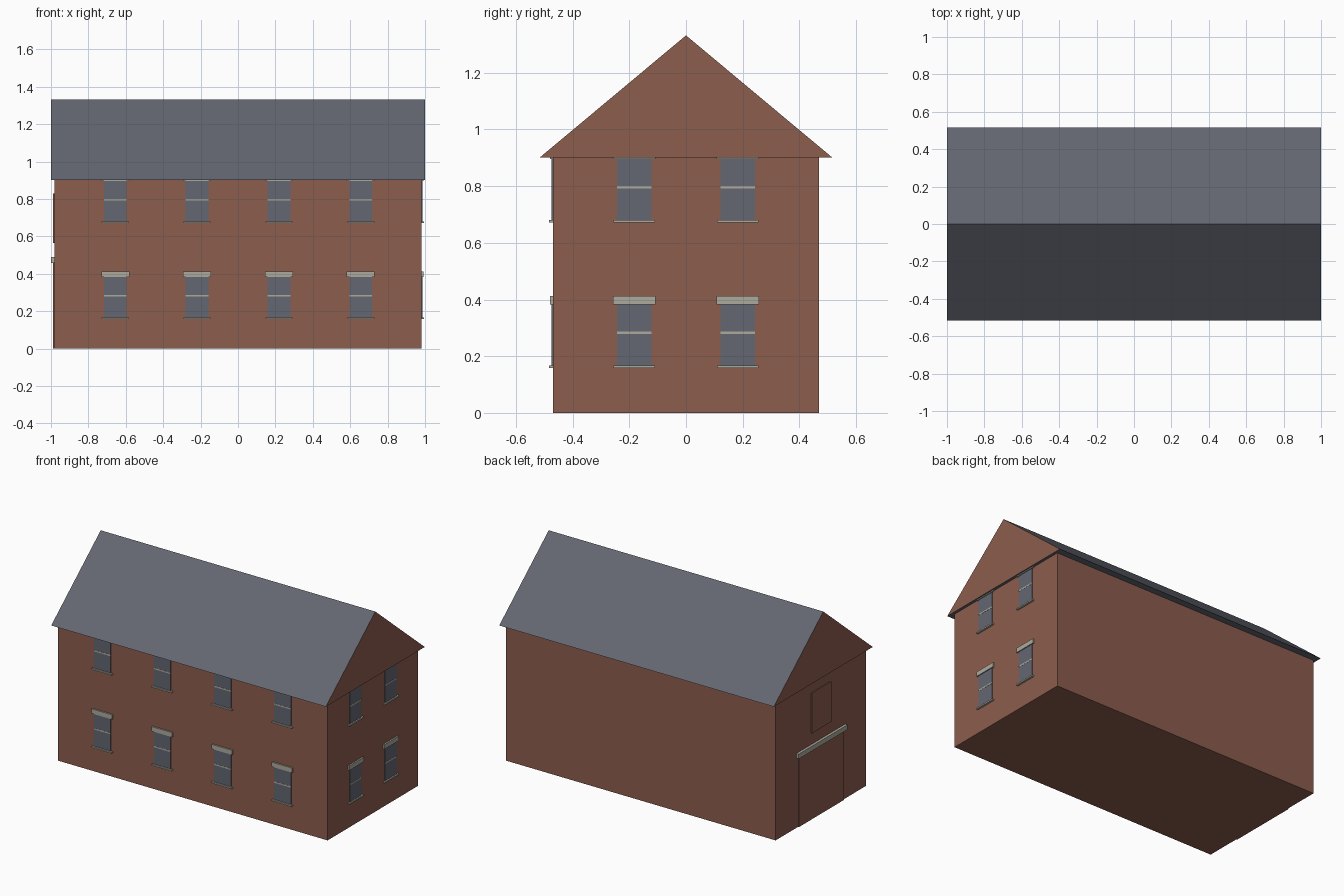
import bpy

cube = bpy.data.objects.get("Cube")
if cube:
    bpy.data.objects.remove(cube, do_unlink=True)


def material(name, rgb):
    m = bpy.data.materials.new(name)
    m.use_nodes = True
    color = (*rgb, 1)
    m.diffuse_color = color
    m.node_tree.nodes["Principled BSDF"].inputs["Base Color"].default_value = color
    return m


BRICK = material("brick", (0.26, 0.11, 0.075))
SLATE = material("slate", (0.125, 0.135, 0.165))
GLASS = material("window_glass", (0.125, 0.135, 0.165))
STONE = material("pale_stone", (0.42, 0.40, 0.34))


def mesh_object(name, verts, faces, *mats):
    me = bpy.data.meshes.new(name)
    me.from_pydata(verts, [], faces)
    for m in mats:
        me.materials.append(m)
    ob = bpy.data.objects.new(name, me)
    bpy.context.collection.objects.link(ob)
    return ob


def box(name, x, y, z, mat):
    """Box from (low, high) ranges along each axis."""
    verts = [(a, b, c) for a in x for b in y for c in z]
    faces = [(0, 1, 3, 2), (4, 6, 7, 5), (0, 4, 5, 1),
             (2, 3, 7, 6), (0, 2, 6, 4), (1, 5, 7, 3)]
    return mesh_object(name, verts, faces, mat)


HX, HY, EAVES, RIDGE = 0.982, 0.47, 0.902, 1.332


def wall_box(name, side, u, half, z, depth, mat):
    """Box standing proud of one wall, centred at u along it."""
    span = (u - half, u + half)
    if side == "front":
        return box(name, span, (-HY - depth, -HY + 0.01), z, mat)
    if side == "left":
        return box(name, (HX - 0.01, HX + depth), span, z, mat)
    return box(name, (-HX - depth, -HX + 0.01), span, z, mat)


# Walls
box("walls", (-HX, HX), (-HY, HY), (0, EAVES), BRICK)

# Gabled roof: brick ends, slate slopes and soffit
profile = [(-0.515, EAVES), (0.515, EAVES), (0, RIDGE)]
roof = mesh_object("roof", [(x, y, z) for x in (-1, 1) for y, z in profile],
                   [(0, 2, 1), (3, 4, 5), (0, 3, 5, 2), (1, 2, 5, 4), (0, 1, 4, 3)],
                   SLATE, BRICK)
for p in roof.data.polygons:
    p.material_index = 1 if abs(p.normal.x) > 0.9 else 0


# Sash windows with sill, meeting rail and lintel
def window(side, u, z):
    wall_box("window_pane", side, u, 0.061, (z, z + 0.225), 0.004, GLASS)
    wall_box("window_rail", side, u, 0.061, (z + 0.116, z + 0.125), 0.005, STONE)
    wall_box("window_sill", side, u, 0.073, (z - 0.004, z + 0.005), 0.013, STONE)
    wall_box("window_lintel", side, u, 0.075, (z + 0.22, z + 0.25), 0.01, STONE)


for floor in (0.162, 0.676):
    for u in (-0.656, -0.219, 0.219, 0.656):
        window("front", u, floor)
    for u in (-0.183, 0.183):
        window("left", u, floor)

# Wide door, its lintel and the loft hatch above
wall_box("door", "right", 0, 0.234, (0, 0.46), 0.006, BRICK)
wall_box("door_lintel", "right", 0, 0.254, (0.458, 0.49), 0.017, STONE)
wall_box("loft_hatch", "right", 0, 0.1, (0.565, 0.83), 0.006, BRICK)
